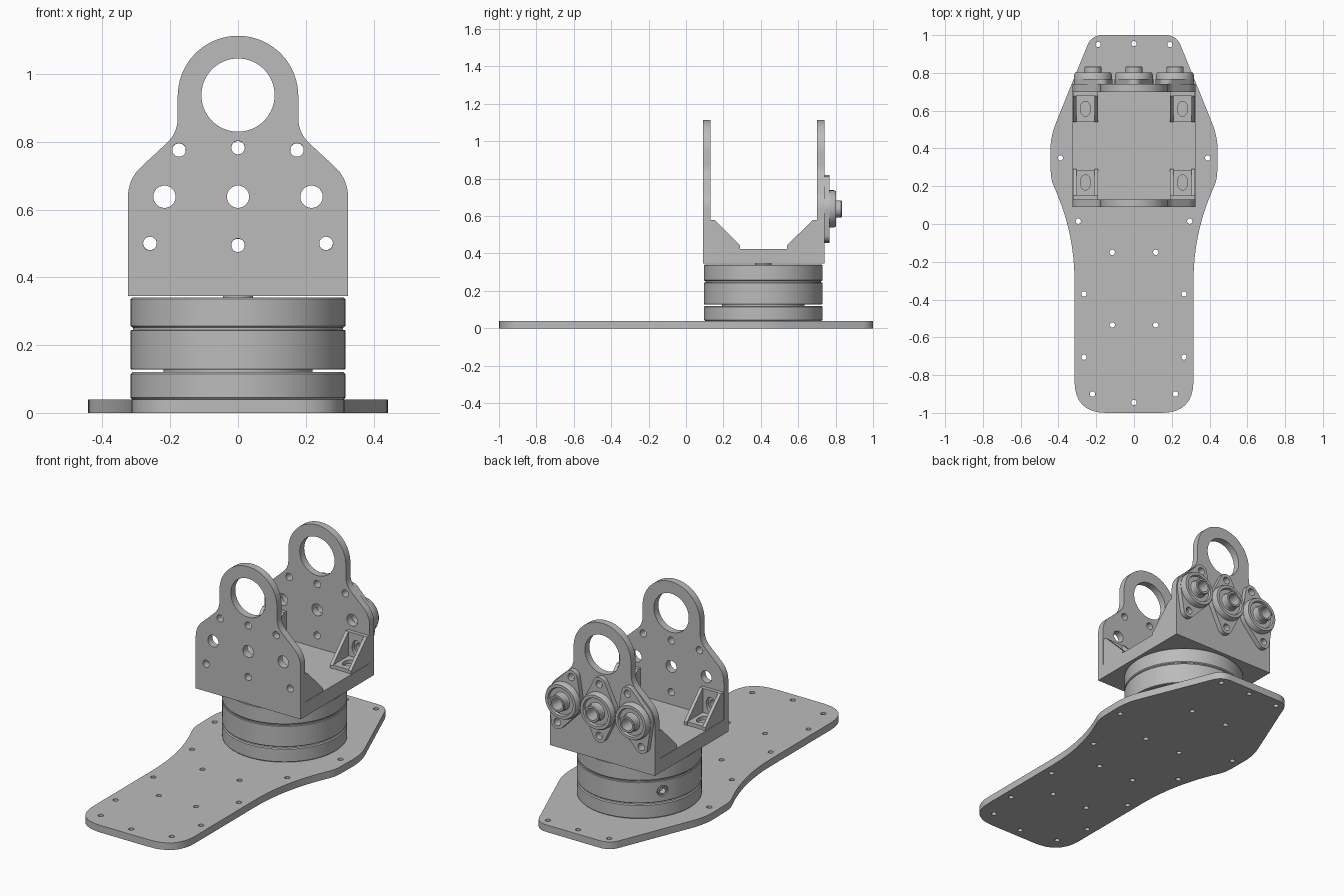
import bpy, bmesh, math
from math import sin, cos, radians, pi
from mathutils import Vector, Matrix

if "Cube" in bpy.data.objects:
    bpy.data.objects.remove(bpy.data.objects["Cube"], do_unlink=True)

metal = bpy.data.materials.new("grey_metal")
metal.use_nodes = True
metal.diffuse_color = (0.5, 0.5, 0.5, 1)
metal.node_tree.nodes["Principled BSDF"].inputs["Base Color"].default_value = (0.5, 0.5, 0.5, 1)


def finish(name, bm, loc=(0, 0, 0), rot=(0, 0, 0)):
    """Clean a bmesh and place it as an object."""
    bmesh.ops.remove_doubles(bm, verts=bm.verts, dist=0.0002)
    bmesh.ops.recalc_face_normals(bm, faces=bm.faces)
    mesh = bpy.data.meshes.new(name)
    bm.to_mesh(mesh)
    bm.free()
    mesh.materials.clear()
    mesh.materials.append(metal)
    mesh.shade_smooth()
    mesh.set_sharp_from_angle(angle=radians(30))
    ob = bpy.data.objects.new(name, mesh)
    bpy.context.collection.objects.link(ob)
    ob.location = loc
    ob.rotation_euler = [radians(a) for a in rot]
    return ob


def evaluated(ob):
    """Mesh of an object after its modifiers, as a bmesh."""
    bpy.context.view_layer.update()
    dg = bpy.context.evaluated_depsgraph_get()
    mesh = bpy.data.meshes.new_from_object(ob.evaluated_get(dg))
    bm = bmesh.new()
    bm.from_mesh(mesh)
    bpy.data.meshes.remove(mesh)
    bpy.data.objects.remove(ob, do_unlink=True)
    return bm


def rounded(corners, steps=8):
    """Outline from (x, y, rounding) corners."""
    out = []
    for i, (x, y, t) in enumerate(corners):
        p = Vector((x, y))
        if t == 0:
            out.append(p)
            continue
        a = Vector(corners[i - 1][:2])
        b = Vector(corners[(i + 1) % len(corners)][:2])
        a = p + (a - p).normalized() * t
        b = p + (b - p).normalized() * t
        for k in range(steps + 1):
            u = k / steps
            out.append(a * (1 - u) ** 2 + p * 2 * u * (1 - u) + b * u * u)
    return out


def mirrored(half):
    return half + [(-x, y, t) for x, y, t in reversed(half)]


def ellipse(x, y, rx, ry, n=28):
    return [(x + rx * cos(2 * pi * i / n), y + ry * sin(2 * pi * i / n)) for i in range(n)]


def plate(name, outline, holes, thick, loc, rot=(0, 0, 0)):
    """Flat plate with holes (x, y, rx, ry), centred on its thickness."""
    cu = bpy.data.curves.new(name, 'CURVE')
    cu.dimensions = '2D'
    cu.fill_mode = 'BOTH'
    cu.extrude = thick / 2
    for pts in [outline] + [ellipse(*h) for h in holes]:
        sp = cu.splines.new('POLY')
        sp.points.add(len(pts) - 1)
        for q, p in zip(sp.points, pts):
            q.co = (p[0], p[1], 0, 1)
        sp.use_cyclic_u = True
    ob = bpy.data.objects.new(name, cu)
    bpy.context.collection.objects.link(ob)
    bm = evaluated(ob)
    bpy.data.curves.remove(cu)
    return finish(name, bm, loc, rot)


def lathe(name, profile, loc, rot=(0, 0, 0), steps=72, closed=False):
    """Spin an (r, z) profile around z."""
    bm = bmesh.new()
    vs = [bm.verts.new((r, 0, z)) for r, z in profile]
    pairs = list(zip(vs, vs[1:])) + ([(vs[-1], vs[0])] if closed else [])
    es = [bm.edges.new(p) for p in pairs]
    bmesh.ops.spin(bm, geom=vs + es, axis=(0, 0, 1), cent=(0, 0, 0), angle=2 * pi, steps=steps)
    return finish(name, bm, loc, rot)


def both(points, r):
    return [(s * x, y, r, r) for x, y in points for s in ((1, -1) if x else (1,))]


MID = 0.413   # y of the turntable axis

# Base plate
base = mirrored([(0.315, -1, 0.17), (0.315, -0.05, 0.25), (0.44, 0.235, 0.04),
                 (0.444, 0.46, 0.08), (0.225, 1, 0.06)])
base_holes = both([(0.19, 0.95), (0, 0.955), (0.39, 0.35), (0.295, 0.015), (0.115, -0.15),
                   (0.265, -0.37), (0.115, -0.535), (0.265, -0.705), (0.22, -0.9), (0, -0.945),
                   (0.115, 0.235), (0.115, 0.62)], 0.014)
plate("base_plate", rounded(base), base_holes, 0.04, (0, 0, 0.02))

# Turntable discs and the necks between them
def disc(name, r, z0, z1, c=0.005):
    return lathe(name, [(0, z0), (r - c, z0), (r, z0 + c), (r, z1 - c), (r - c, z1), (0, z1)],
                 (0, MID, 0), steps=96)

disc("lower_disc", 0.317, 0.04, 0.12)
disc("lower_neck", 0.22, 0.115, 0.135, 0)
middle = disc("middle_disc", 0.317, 0.128, 0.245, 0.002)
disc("upper_neck", 0.31, 0.24, 0.258, 0)
disc("upper_disc", 0.317, 0.252, 0.341)
disc("top_boss", 0.045, 0.335, 0.35, 0)

# Cable port cut into the middle disc
out = Vector((cos(radians(147)), sin(radians(147)), 0))
port = Vector((0, MID, 0.187)) + out * 0.317
cutter = lathe("port_cutter", [(0, -0.05), (0.03, -0.05), (0.03, 0.05), (0, 0.05)], port, steps=32)
cutter.rotation_euler = out.to_track_quat('Z', 'Y').to_euler()
cutter.hide_render = True
mod = middle.modifiers.new("port", 'BOOLEAN')
mod.operation = 'DIFFERENCE'
mod.object = cutter
bm = evaluated(middle)
bm.transform(Matrix.Translation((0, MID, 0)))
finish("middle_disc", bm)
bpy.data.objects.remove(cutter, do_unlink=True)
ring = lathe("port_ring", [(0.017, -0.04), (0.025, -0.04), (0.025, -0.003), (0.017, -0.003)],
             port, steps=32, closed=True)
ring.rotation_euler = out.to_track_quat('Z', 'Y').to_euler()

# Cradle floor and the two upright plates
floor = [(0.325, 0.125, 0), (0.325, 0.705, 0)]
plate("cradle_floor", rounded(mirrored(floor)), [], 0.08, (0, 0, 0.385))
arc = [(0.178 * cos(a), 0.935 + 0.178 * sin(a), 0)
       for a in (radians(90) * i / 16.5 for i in range(17))]
upright = rounded(mirrored([(0.325, 0.345, 0), (0.325, 0.69, 0.055), (0.178, 0.826, 0.045)] + arc))
upright_holes = (both([(0.174, 0.776), (0, 0.783), (0.26, 0.5), (0, 0.495)], 0.02)
                 + both([(0.217, 0.638), (0, 0.638)], 0.033)
                 + [(0, 0.938, 0.108, 0.108, 64)])
for name, y in (("front_upright", 0.11), ("back_upright", 0.72)):
    plate(name, upright, upright_holes, 0.04, (0, y, 0), (90, 0, 0))

# Corner brackets: slotted foot, slotted back and two triangular cheeks
def rect(x0, x1, y0, y1):
    return [(x0, y0), (x1, y0), (x1, y1), (x0, y1)]

for end, y0, d in (("front", 0.13, 1), ("back", 0.70, -1)):
    for side, s in (("left", 1), ("right", -1)):
        x = s * 0.257
        tag = end + "_" + side + "_bracket"
        plate(tag + "_foot", rect(-0.05, 0.05, 0, 0.157 * d),
              [(0, 0.09 * d, 0.027, 0.04)], 0.02, (x, y0, 0.435))
        plate(tag + "_back", rect(-0.05, 0.05, 0, 0.155),
              [(0, 0.077, 0.027, 0.04)], 0.02, (x, y0 + 0.01 * d, 0.425), (90, 0, 0))
        cheek = [(0, 0), (0.16 * d, 0), (0.16 * d, 0.018), (0.022 * d, 0.155), (0, 0.155)]
        for k in (-1, 1):
            plate(tag + "_cheek", cheek, [], 0.018, (x + k * 0.057, y0, 0.425), (90, 0, 90))

# Flanged bearings on the back upright
BIG, TIP, REACH = 0.102, 0.038, 0.144
phi = math.acos((BIG - TIP) / REACH)
def sweep(a0, a1, r, c, n=14):
    return [(-r * sin(a), c + r * cos(a)) for a in (a0 + (a1 - a0) * i / n for i in range(n + 1))]

flange = (sweep(-phi, phi, TIP, REACH) + sweep(phi, pi - phi, BIG, 0)
          + sweep(pi - phi, pi + phi, TIP, -REACH) + sweep(pi + phi, 2 * pi - phi, BIG, 0))
flange_holes = [(0, REACH, 0.02, 0.02), (0, -REACH, 0.02, 0.02), (0, 0, 0.07, 0.07, 48)]
housing = [(0.07, 0.002), (0.1, 0.002), (0.1, 0.05), (0.094, 0.062), (0.078, 0.062), (0.074, 0.05),
           (0.05, 0.05), (0.046, 0.056), (0.046, 0.09), (0.043, 0.093), (0.033, 0.093), (0.033, 0.002)]
for name, x, tilt in (("left", 0.217, -17.3), ("middle", 0, 0), ("right", -0.217, 17.3)):
    plate(name + "_bearing_flange", flange, flange_holes, 0.028, (x, 0.754, 0.638), (90, tilt, 0))
    lathe(name + "_bearing_housing", housing, (x, 0.74, 0.638), (-90, 0, 0), steps=48, closed=True)
